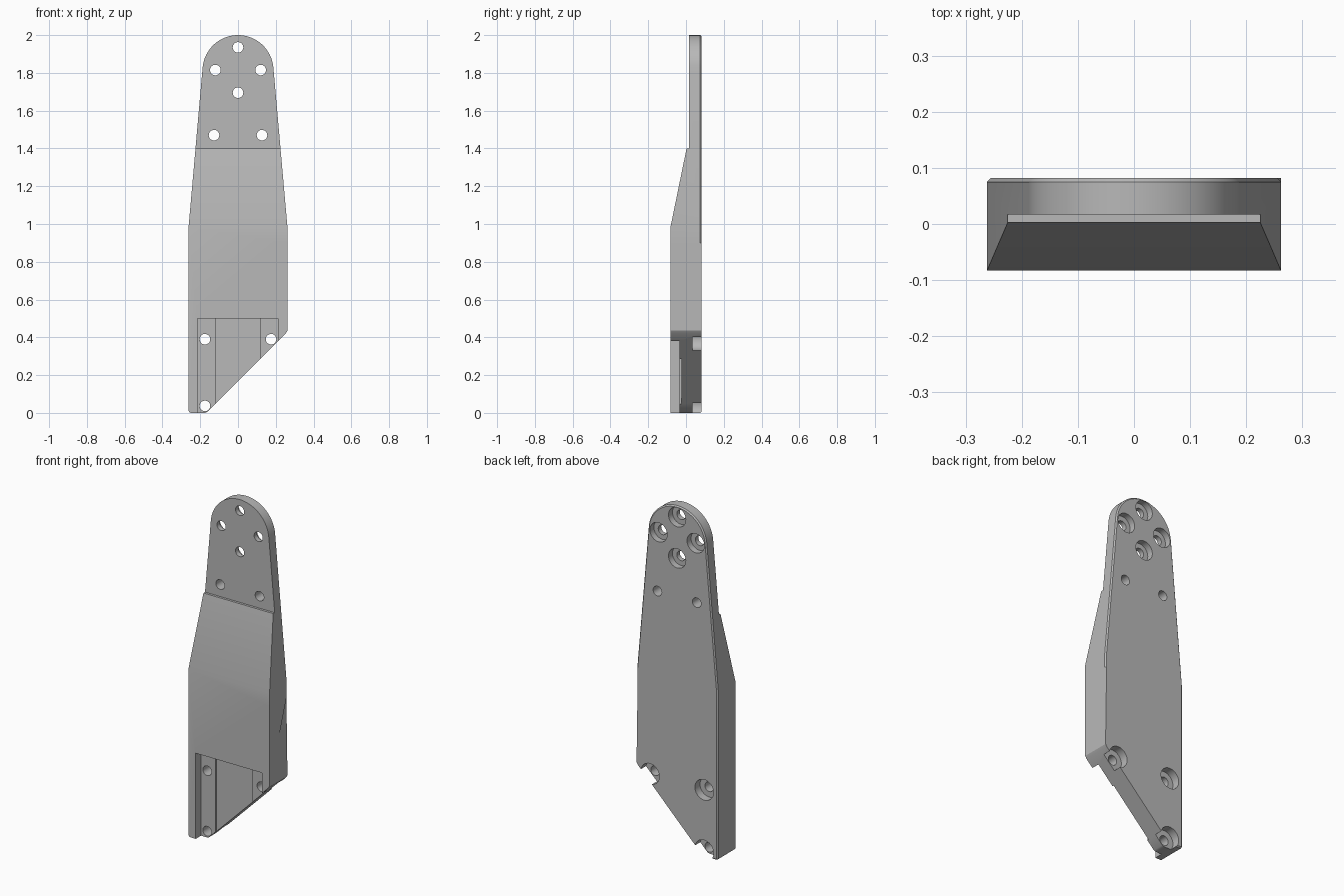
import bpy, bmesh, math
from mathutils import Matrix, Vector

if "Cube" in bpy.data.objects:
    bpy.data.objects.remove(bpy.data.objects["Cube"], do_unlink=True)

BACK, FRONT = 0.082, -0.083
HALF, SHOULDER = 0.262, 0.98

grey = bpy.data.materials.new("plain grey")
grey.use_nodes = True
grey.diffuse_color = (0.48, 0.48, 0.48, 1)
grey.node_tree.nodes["Principled BSDF"].inputs["Base Color"].default_value = grey.diffuse_color


def make_object(name, bm):
    bmesh.ops.recalc_face_normals(bm, faces=bm.faces)
    mesh = bpy.data.meshes.new(name)
    bm.to_mesh(mesh)
    bm.free()
    mesh.materials.append(grey)
    obj = bpy.data.objects.new(name, mesh)
    bpy.context.collection.objects.link(obj)
    return obj


def extrude(points, offset):
    bm = bmesh.new()
    face = bm.faces.new([bm.verts.new(p) for p in points])
    moved = bmesh.ops.extrude_face_region(bm, geom=[face])["geom"]
    verts = [g for g in moved if isinstance(g, bmesh.types.BMVert)]
    bmesh.ops.translate(bm, verts=verts, vec=Vector(offset))
    bmesh.ops.recalc_face_normals(bm, faces=bm.faces)
    return bm


def boxes(name, x0, x1, y0, y1, z0, z1):
    corners = [(x0, y0, z0), (x1, y0, z0), (x1, y0, z1), (x0, y0, z1)]
    return make_object(name, extrude(corners, (0, y1 - y0, 0)))


def drills(name, centres, radius, y0, y1):
    bm = bmesh.new()
    for x, z in centres:
        place = Matrix.Translation((x, (y0 + y1) / 2, z)) @ Matrix.Rotation(math.pi / 2, 4, "X")
        bmesh.ops.create_cone(bm, cap_ends=True, segments=32, radius1=radius,
                              radius2=radius, depth=y1 - y0, matrix=place)
    return make_object(name, bm)


# Outline: slanted foot, straight sides, taper and rounded head
R, CZ, lean = 0.188, 1.812, math.radians(5)
outline = [(-HALF + 0.012, 0), (-0.175, 0), (-0.163, 0.005), (HALF - 0.008, 0.422),
           (HALF, 0.435), (HALF, 0.9), (HALF, SHOULDER)]
for i in range(33):
    a = lean + (math.pi - 2 * lean) * i / 32
    outline.append((R * math.cos(a), CZ + R * math.sin(a)))
outline += [(-HALF, SHOULDER), (-HALF, 0.012), (-HALF + 0.004, 0.004)]
bm = extrude([(x, FRONT, z) for x, z in outline], (0, BACK - FRONT, 0))

# Small chamfer on the rear rim, except beside the slanted foot
rim = []
for e in bm.edges:
    mid = (e.verts[0].co + e.verts[1].co) / 2
    if all(abs(v.co.y - BACK) < 1e-4 for v in e.verts) and (mid.z > 0.9 or mid.x < -0.2):
        rim.append(e)
bmesh.ops.bevel(bm, geom=rim, offset=0.007, segments=1, affect="EDGES")
bracket = make_object("bracket_arm", bm)

# Front relief: sloped shoulder and thin head
relief = [(-0.5, SHOULDER), (FRONT, SHOULDER), (0.003, 1.4), (0.017, 1.4), (0.017, 2.2), (-0.5, 2.2)]
cutters = [make_object("front_relief", extrude([(-1, y, z) for y, z in relief], (2, 0, 0)))]

# Stepped pocket in the foot
cutters.append(boxes("foot_pocket", -0.215, 0.213, -0.3, -0.034, -0.3, 0.5))
cutters.append(boxes("foot_channel", -0.12, 0.117, -0.2, -0.025, -0.4, 0.499))

# Bolt holes and rear counterbores
head = [(0, 1.935), (0, 1.695), (-0.12, 1.815), (0.12, 1.815)]
foot = [(-0.175, 0.39), (0.175, 0.39), (-0.175, 0.037)]
plain = [(-0.127, 1.47), (0.127, 1.47)]
cutters.append(drills("bolt_holes", head + foot + plain, 0.028, -0.4, 0.4))
cutters.append(drills("head_counterbores", head, 0.056, 0.045, 0.3))
cutters.append(drills("foot_counterbores", foot, 0.06, 0.035, 0.3))

bpy.ops.object.select_all(action="DESELECT")
bracket.select_set(True)
bpy.context.view_layer.objects.active = bracket
for cutter in cutters:
    mod = bracket.modifiers.new(cutter.name, "BOOLEAN")
    mod.operation = "DIFFERENCE"
    mod.solver = "EXACT"
    mod.object = cutter
    bpy.ops.object.modifier_apply(modifier=mod.name)
    bpy.data.objects.remove(cutter, do_unlink=True)

bpy.ops.object.shade_smooth_by_angle(angle=math.radians(25))
